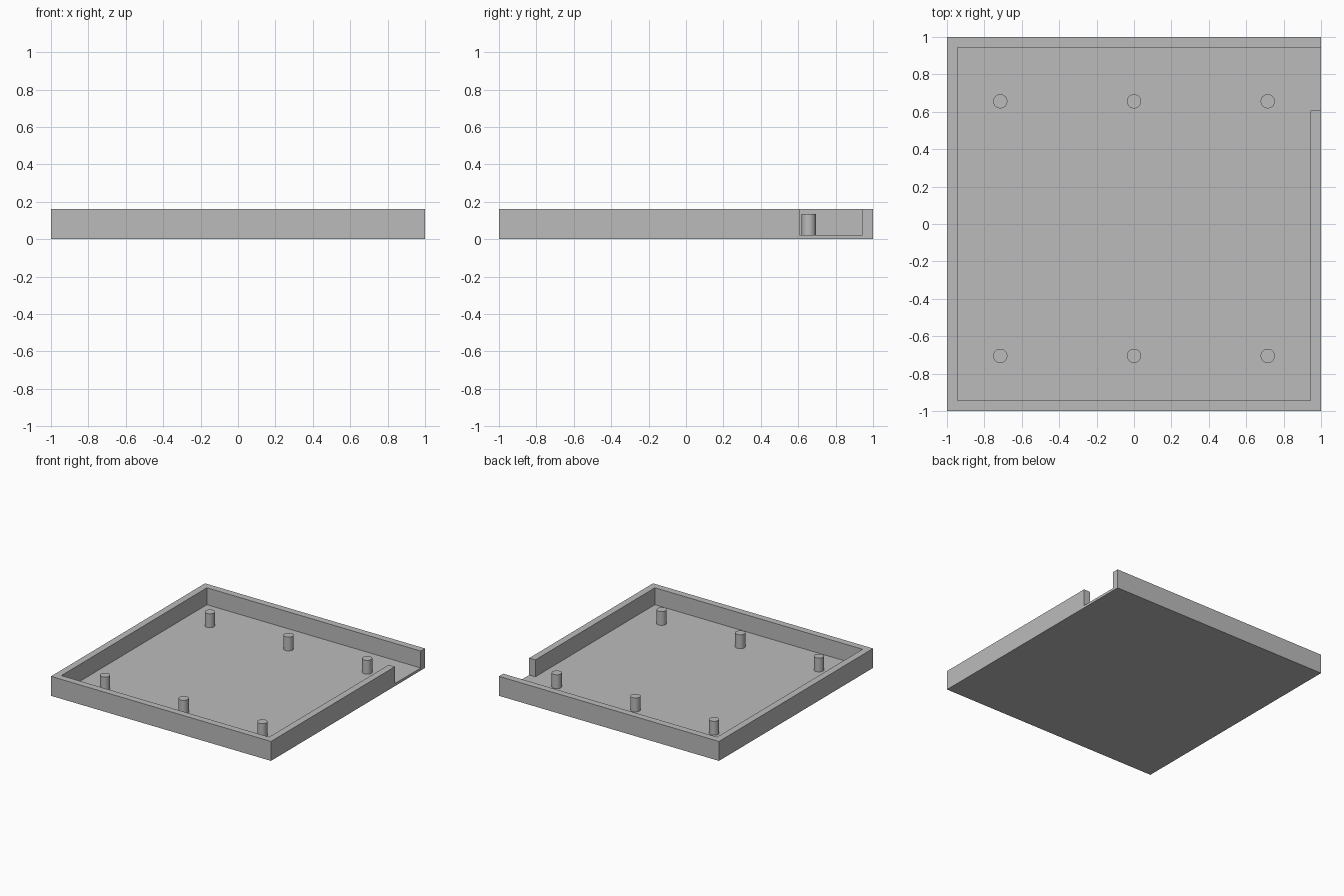
import bpy
import bmesh

if "Cube" in bpy.data.objects:
    bpy.data.objects.remove(bpy.data.objects["Cube"], do_unlink=True)

HEIGHT, FLOOR, INNER, GAP = 0.16, 0.021, 0.944, 0.607
PEG_RADIUS, PEG_TOP = 0.038, 0.135

grey = bpy.data.materials.new("plain grey")
grey.use_nodes = True
colour = (0.5, 0.5, 0.5, 1)
grey.diffuse_color = colour
grey.node_tree.nodes["Principled BSDF"].inputs["Base Color"].default_value = colour


def extruded(name, outline, bottom, top):
    """Solid made by raising a flat outline from bottom to top."""
    bm = bmesh.new()
    face = bm.faces.new([bm.verts.new((x, y, bottom)) for x, y in outline])
    raised = bmesh.ops.extrude_face_region(bm, geom=[face])["geom"]
    verts = [v for v in raised if isinstance(v, bmesh.types.BMVert)]
    bmesh.ops.translate(bm, verts=verts, vec=(0, 0, top - bottom))
    bmesh.ops.recalc_face_normals(bm, faces=bm.faces)
    mesh = bpy.data.meshes.new(name)
    bm.to_mesh(mesh)
    bm.free()
    mesh.materials.append(grey)
    obj = bpy.data.objects.new(name, mesh)
    bpy.context.collection.objects.link(obj)
    return obj


# Tray: square block with the inside and the side opening cut out
tray = extruded("tray", [(-1, -1), (1, -1), (1, 1), (-1, 1)], 0, HEIGHT)
cutter = extruded("tray_cutter", [(-INNER, -INNER), (INNER, -INNER), (INNER, GAP),
                                  (1.2, GAP), (1.2, INNER), (-INNER, INNER)], FLOOR, 0.3)
cutter.hide_render = True
cut = tray.modifiers.new("hollow", 'BOOLEAN')
cut.operation = 'DIFFERENCE'
cut.solver = 'EXACT'
cut.object = cutter
bpy.context.view_layer.objects.active = tray
bpy.ops.object.modifier_apply(modifier=cut.name)
bpy.data.objects.remove(cutter, do_unlink=True)

# Mounting pegs: two rows of three
for row, y in (("front", -0.705), ("back", 0.656)):
    for side, x in (("right", -0.715), ("middle", 0), ("left", 0.715)):
        bpy.ops.mesh.primitive_cylinder_add(
            vertices=48, radius=PEG_RADIUS, depth=PEG_TOP - FLOOR,
            location=(x, y, (PEG_TOP + FLOOR) / 2))
        peg = bpy.context.object
        peg.name = f"peg_{row}_{side}"
        peg.data.materials.append(grey)
        bpy.ops.object.shade_smooth_by_angle()
